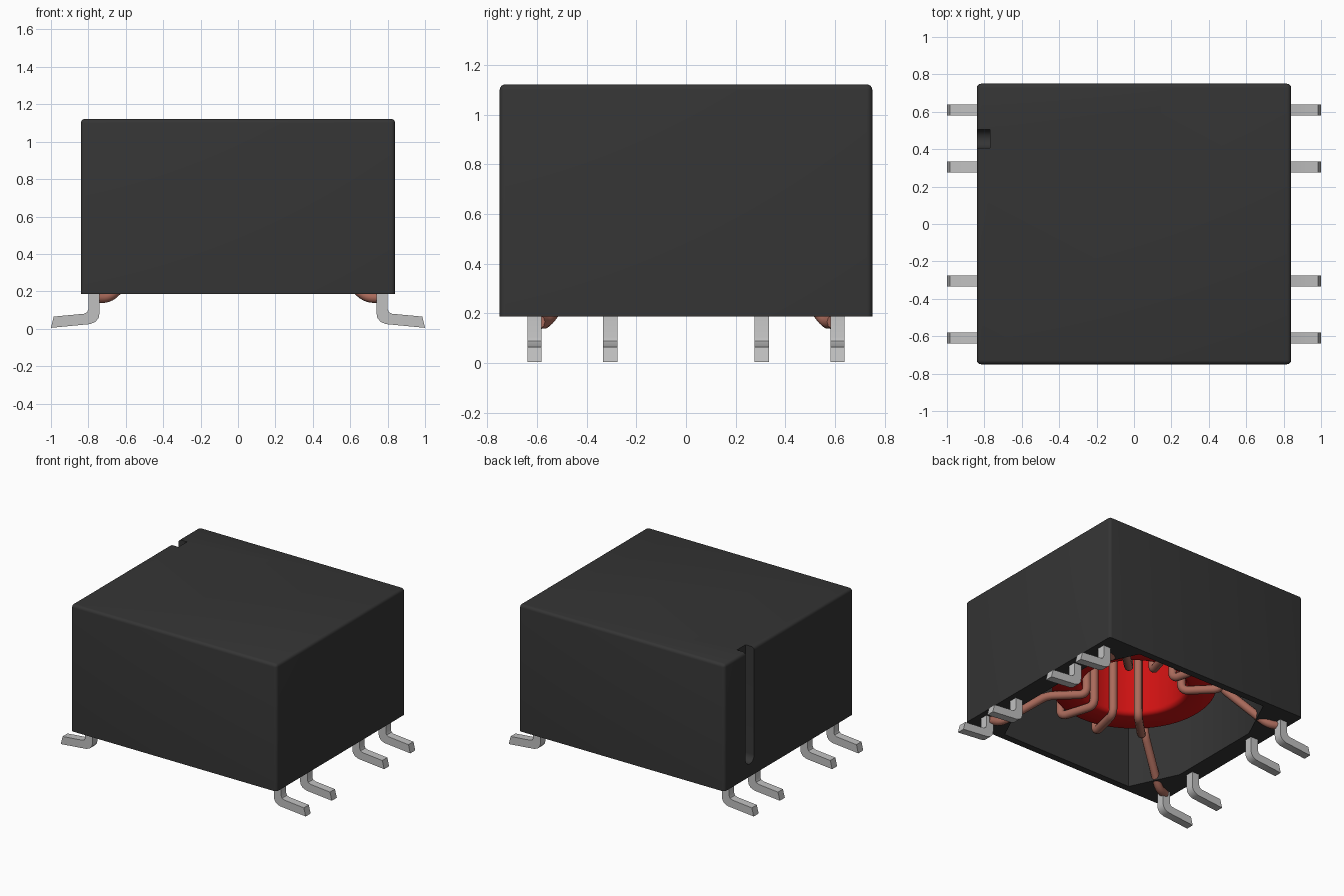
import bpy, bmesh, math
from mathutils import Vector

if "Cube" in bpy.data.objects:
    bpy.data.objects.remove(bpy.data.objects["Cube"], do_unlink=True)


def material(name, rgb, rough=0.5):
    m = bpy.data.materials.new(name)
    m.use_nodes = True
    m.diffuse_color = (*rgb, 1)
    bsdf = m.node_tree.nodes["Principled BSDF"]
    bsdf.inputs["Base Color"].default_value = (*rgb, 1)
    bsdf.inputs["Roughness"].default_value = rough
    return m


BLACK = material("black plastic", (0.035, 0.035, 0.035))
TIN = material("tinned metal", (0.53, 0.53, 0.53))
RED = material("red core", (0.62, 0.006, 0.006))
COPPER = material("copper wire", (0.40, 0.145, 0.105))


def add_object(name, bm, mat):
    bmesh.ops.recalc_face_normals(bm, faces=bm.faces)
    me = bpy.data.meshes.new(name)
    bm.to_mesh(me)
    bm.free()
    me.materials.append(mat)
    ob = bpy.data.objects.new(name, me)
    bpy.context.collection.objects.link(ob)
    return ob


def select_only(ob):
    bpy.ops.object.select_all(action='DESELECT')
    ob.select_set(True)
    bpy.context.view_layer.objects.active = ob


def smooth(ob, angle=35):
    select_only(ob)
    bpy.ops.object.shade_smooth_by_angle(angle=math.radians(angle))


def prism(points, offset):
    """Extrude a closed outline of 3D points along offset."""
    bm = bmesh.new()
    face = bm.faces.new([bm.verts.new(p) for p in points])
    geo = bmesh.ops.extrude_face_region(bm, geom=[face])["geom"]
    bmesh.ops.translate(bm, vec=offset, verts=[v for v in geo if isinstance(v, bmesh.types.BMVert)])
    return bm


def cut(ob, cutter):
    cutter.hide_render = True
    mod = ob.modifiers.new("cut", 'BOOLEAN')
    mod.operation, mod.solver, mod.object = 'DIFFERENCE', 'EXACT', cutter
    select_only(ob)
    bpy.ops.object.modifier_apply(modifier=mod.name)
    bpy.data.objects.remove(cutter, do_unlink=True)


# Housing: box with softened top and corner edges, open underneath
X, Y, Z0, Z1 = 0.84, 0.75, 0.187, 1.122
bm = prism([(-X, -Y, Z0), (X, -Y, Z0), (X, Y, Z0), (-X, Y, Z0)], (0, 0, Z1 - Z0))
edges = [e for e in bm.edges if max(v.co.z for v in e.verts) > Z0 + 0.01]
bmesh.ops.bevel(bm, geom=edges, offset=0.022, segments=4, profile=0.5, affect='EDGES')
housing = add_object("housing", bm, BLACK)

# Cavity with cut-off corners where the pins are held
quarter = [(0.70, 0.36), (0.54, 0.70)]
outline = (quarter + [(-x, y) for x, y in reversed(quarter)]
           + [(-x, -y) for x, y in quarter] + [(x, -y) for x, y in reversed(quarter)])
cut(housing, add_object("cavity_cutter", prism([(x, y, 0.1) for x, y in outline], (0, 0, 0.95)), BLACK))

# Orientation slot down the right side, rounded at its lower end
yc, r = 0.455, 0.05
slot = [(-0.9, yc + r, 1.2), (-0.9, yc - r, 1.2)]
slot += [(-0.9, yc - r * math.cos(a), 0.33 - r * math.sin(a))
         for a in [math.pi * i / 10 for i in range(11)]]
cut(housing, add_object("slot_cutter", prism(slot, (0.13, 0, 0)), BLACK))
smooth(housing)

# Gull-wing pins, four on each side
PIN = [(0.80, 0.30), (0.80, 0.105), (0.807, 0.088), (0.825, 0.08), (0.985, 0.065), (1.0, 0.005),
       (0.79, 0.025), (0.762, 0.037), (0.745, 0.058), (0.74, 0.085), (0.74, 0.30)]
W = 0.058
for side, sx in (("left", 1), ("right", -1)):
    for i, y in enumerate((-0.61, -0.305, 0.305, 0.61)):
        pin = add_object(f"{side}_pin_{i + 1}",
                         prism([(sx * x, y - W / 2, z) for x, z in PIN], (0, W, 0)), TIN)
        smooth(pin, 30)

# Ring core: lathed cross-section with rounded inner edges
R_IN, R_OUT, B, T = 0.35, 0.55, 0.435, 0.99
f = 0.035
section = [(R_OUT, B + 0.01), (R_OUT, T - 0.01), (R_OUT - 0.01, T)]
section += [(R_IN + f - f * math.sin(a), T - f + f * math.cos(a))
            for a in [math.pi / 2 * i / 5 for i in range(6)]]
section += [(R_IN + f - f * math.cos(a), B + f - f * math.sin(a))
            for a in [math.pi / 2 * i / 5 for i in range(6)]]
section += [(R_OUT - 0.01, B)]
bm = bmesh.new()
vs = [bm.verts.new((x, 0, z)) for x, z in section]
es = [bm.edges.new((vs[i], vs[(i + 1) % len(vs)])) for i in range(len(vs))]
bmesh.ops.spin(bm, geom=vs + es, cent=(0, 0, 0), axis=(0, 0, 1), angle=2 * math.pi, steps=72)
bmesh.ops.remove_doubles(bm, verts=bm.verts, dist=1e-4)
smooth(add_object("ring_core", bm, RED), 50)


def rounded(points, radius=0.05, n=5):
    """Round the corners of a path."""
    pts = [Vector(p) for p in points]
    out = [pts[0]]
    for a, c, b in zip(pts, pts[1:], pts[2:]):
        p = c + (a - c).normalized() * min(radius, (a - c).length * 0.45)
        q = c + (b - c).normalized() * min(radius, (b - c).length * 0.45)
        for i in range(n + 1):
            t = i / n
            out.append(p * (1 - t) ** 2 + c * 2 * t * (1 - t) + q * t * t)
    return out + [pts[-1]]


def winding(name, sy):
    """Wire from one corner pin, round the core four times, to the opposite pin."""
    def polar(radius, deg, z):
        a = math.radians(deg)
        return (radius * math.cos(a), sy * radius * math.sin(a), z)

    def lead(sx):
        return [(sx * 0.77, sy * 0.595, 0.166), (sx * 0.69, sy * 0.565, 0.166)]

    path = lead(1)
    turns = [44, 73, 104, 135]
    for i, a in enumerate(turns):
        nxt = turns[min(i + 1, 3)]
        path += [polar(0.585, a, 0.40), polar(0.318, a, 0.40), polar(0.318, a, 1.022),
                 polar(0.585, nxt, 1.022)]
    path += [polar(0.585, 137, 0.42)] + lead(-1)[::-1]
    path = rounded(path)
    cu = bpy.data.curves.new(name, 'CURVE')
    cu.dimensions = '3D'
    cu.bevel_depth, cu.bevel_resolution, cu.use_fill_caps = 0.029, 3, True
    sp = cu.splines.new('POLY')
    sp.points.add(len(path) - 1)
    for p, co in zip(sp.points, path):
        p.co = (*co, 1)
    cu.materials.append(COPPER)
    ob = bpy.data.objects.new(name, cu)
    bpy.context.collection.objects.link(ob)
    select_only(ob)
    bpy.ops.object.convert(target='MESH')
    smooth(bpy.context.view_layer.objects.active, 50)


winding("front_winding", -1)
winding("back_winding", 1)
